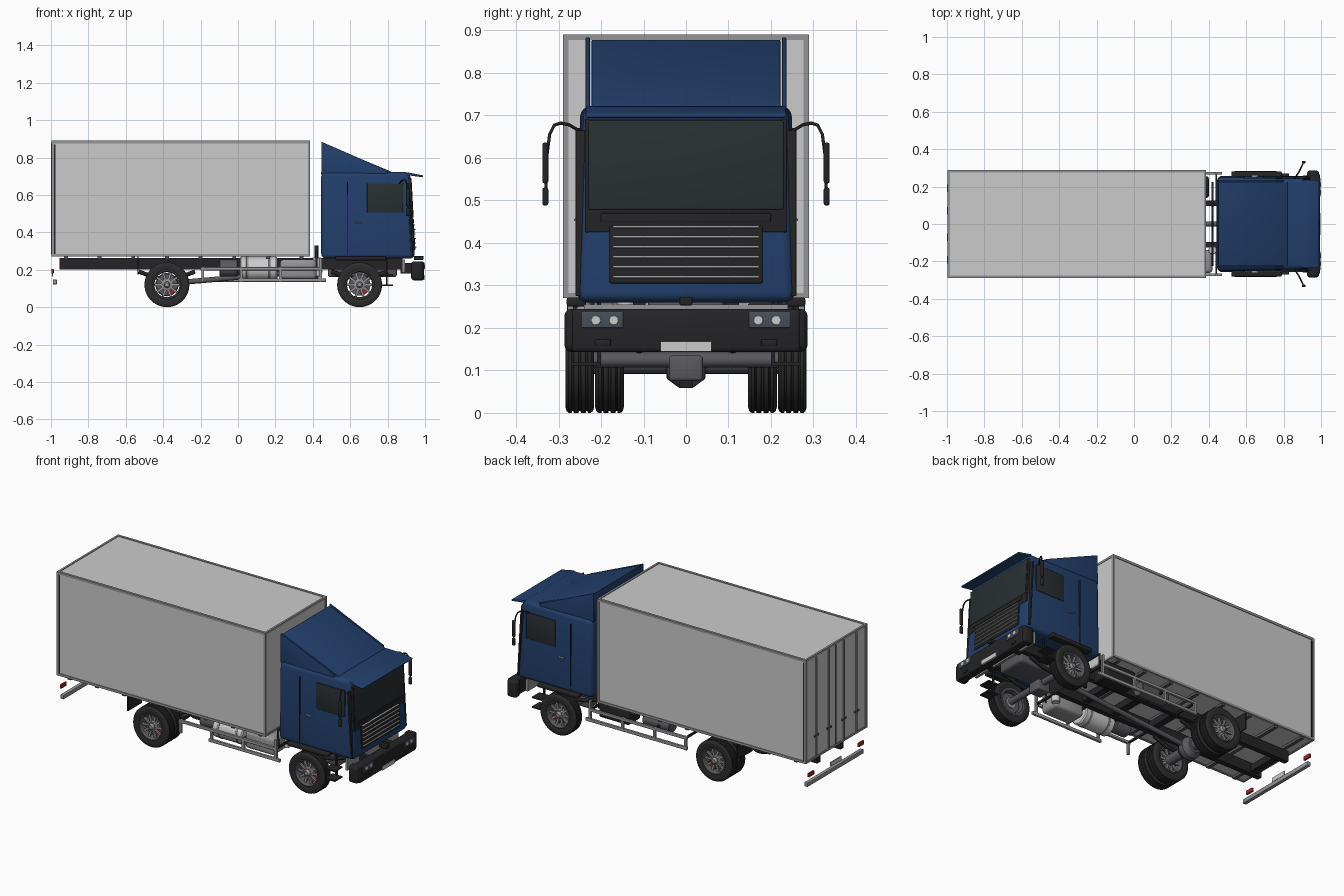
import bpy, bmesh, math
from mathutils import Matrix, Vector

if "Cube" in bpy.data.objects:
    bpy.data.objects.remove(bpy.data.objects["Cube"])


def material(name, rgb):
    m = bpy.data.materials.new(name)
    m.diffuse_color = (*rgb, 1)
    m.use_nodes = True
    m.node_tree.nodes["Principled BSDF"].inputs["Base Color"].default_value = m.diffuse_color
    return m


BLUE = material("blue_paint", (0.016, 0.05, 0.15))
BLACK = material("black_plastic", (0.018, 0.018, 0.02))
RUBBER = material("rubber", (0.025, 0.025, 0.025))
GLASS = material("dark_glass", (0.022, 0.028, 0.032))
LAMP = material("headlamp_panel", (0.06, 0.08, 0.1))
RED = material("red", (0.4, 0.02, 0.02))
STEEL = material("steel", (0.3, 0.3, 0.31))
DARK = material("dark_steel", (0.1, 0.1, 0.11))


def finish(name, bm, mat):
    bmesh.ops.remove_doubles(bm, verts=bm.verts, dist=1e-5)
    bmesh.ops.recalc_face_normals(bm, faces=bm.faces)
    me = bpy.data.meshes.new(name)
    bm.to_mesh(me)
    bm.free()
    ob = bpy.data.objects.new(name, me)
    bpy.context.collection.objects.link(ob)
    if mat:
        me.materials.append(mat)
    return ob


def prism(name, pts, y0, y1, mat=None, bevel=0.0, seg=3):
    """Side outline (x, z) extruded across y."""
    bm = bmesh.new()
    a = [bm.verts.new((x, y0, z)) for x, z in pts]
    b = [bm.verts.new((x, y1, z)) for x, z in pts]
    bm.faces.new(a)
    bm.faces.new(b)
    for i in range(len(pts)):
        j = (i + 1) % len(pts)
        bm.faces.new((a[i], a[j], b[j], b[i]))
    if bevel:
        bmesh.ops.bevel(bm, geom=bm.edges[:], offset=bevel, segments=seg, profile=0.5,
                        affect='EDGES', clamp_overlap=True)
    return finish(name, bm, mat)


def box(name, x0, x1, y0, y1, z0, z1, mat=None, bevel=0.0):
    return prism(name, [(x0, z0), (x1, z0), (x1, z1), (x0, z1)], y0, y1, mat, bevel)


def lathe(name, prof, c, mat=None, axis='Y', flip=1, seg=40):
    """Closed (radius, offset) profile turned around an axis through c."""
    bm = bmesh.new()
    rings = []
    for k in range(seg):
        t = 2 * math.pi * k / seg
        ring = []
        for r, o in prof:
            u, v, o = r * math.cos(t), r * math.sin(t), o * flip
            p = {'Y': (u, o, v), 'X': (o, u, v), 'Z': (u, v, o)}[axis]
            ring.append(bm.verts.new(Vector(p) + Vector(c)))
        rings.append(ring)
    n = len(prof)
    for k in range(seg):
        a, b = rings[k], rings[(k + 1) % seg]
        for i in range(n):
            j = (i + 1) % n
            if prof[i][0] + prof[j][0] > 0:
                bm.faces.new((a[i], a[j], b[j], b[i]))
    return finish(name, bm, mat)


def cyl(name, c, r, h, axis, mat=None, seg=24):
    b = min(r, h) * 0.1
    return lathe(name, [(0, -h), (r - b, -h), (r, b - h), (r, h - b), (r - b, h), (0, h)], c, mat, axis, 1, seg)


def tube(name, pts, r, mat):
    cu = bpy.data.curves.new(name, 'CURVE')
    cu.dimensions, cu.bevel_depth, cu.bevel_resolution = '3D', r, 2
    cu.use_fill_caps = True
    sp = cu.splines.new('POLY')
    sp.points.add(len(pts) - 1)
    for p, q in zip(sp.points, pts):
        p.co = (*q, 1)
    cu.materials.append(mat)
    bpy.context.collection.objects.link(bpy.data.objects.new(name, cu))


# wheels
half = [(0.076, .030), (0.088, .034), (0.106, .034), (0.116, .031), (0.12, .026), (0.12, .019),
        (0.115, .018), (0.115, .015), (0.12, .014), (0.12, .003), (0.115, .002)]
TYRE = half + [(r, -o) for r, o in reversed(half)]
RIM = [(0.078, -.032), (0.078, .032), (0.073, .034), (0.067, .022), (0.067, -.032)]
HUB = [(0, -.02), (.032, -.02), (.032, .014), (.026, .018), (.017, .019), (.015, .03), (.011, .034), (0, .034)]


def wheel(name, x, y, s):
    c = Vector((x, y, 0.12))
    lathe(name + "_tyre", TYRE, c, RUBBER, seg=48)
    lathe(name + "_rim", RIM, c, DARK, flip=s)
    lathe(name + "_hub", HUB, c, STEEL, flip=s, seg=24)
    cyl(name + "_brake_disc", c + Vector((0, -s * .008, 0)), .058, .006, 'Y', DARK, 32)
    bm = bmesh.new()
    for k in range(10):
        R = Matrix.Translation(c) @ Matrix.Rotation(k * math.tau / 10, 4, 'Y')
        bmesh.ops.create_cube(bm, size=1, matrix=R @ Matrix.Translation((.049, s * .013, 0))
                              @ Matrix.Diagonal((.042, .009, .012, 1)))
        bmesh.ops.create_cone(bm, cap_ends=True, segments=6, radius1=.003, radius2=.003, depth=.01,
                              matrix=R @ Matrix.Translation((.024, s * .02, 0)) @ Matrix.Rotation(math.pi / 2, 4, 'X'))
    finish(name + "_spokes", bm, STEEL)
    bm = bmesh.new()
    for a in (35, 55, 75):
        bmesh.ops.create_cube(bm, size=1, matrix=Matrix.Translation(c) @ Matrix.Rotation(math.radians(a), 4, 'Y')
                              @ Matrix.Translation((.048, 0, 0)) @ Matrix.Diagonal((.02, .018, .018, 1)))
    finish(name + "_caliper", bm, RED)


for s in (1, -1):
    wheel("front_wheel", 0.65, s * .25, s)
    wheel("rear_outer_wheel", -0.38, s * .25, s)
    wheel("rear_inner_wheel", -0.38, s * .18, -s)

# axles and drive shaft
cyl("front_axle", (.65, 0, .125), .018, .24, 'Y', DARK)
box("front_axle_block", .61, .69, -.04, .04, .075, .135, DARK, .008)
cyl("rear_axle", (-.38, 0, .12), .028, .24, 'Y', DARK)
lathe("differential", [(0, -.05), (.04, -.045), (.062, -.015), (.062, .015), (.04, .045), (0, .05)], (-.38, 0, .12), DARK)
tube("drive_shaft", [(-.33, 0, .13), (.45, 0, .2)], .014, DARK)
box("engine", .48, .85, -.09, .09, .16, .27, DARK, .015)

# chassis
for s in (1, -1):
    box("chassis_rail", -.955, .88, s * .11 - .015, s * .11 + .015, .2, .262, BLACK)
    for x in (-.38, .65):
        tube("leaf_spring", [(x - .15, s * .11, .19), (x - .07, s * .11, .16), (x, s * .11, .15),
                             (x + .07, s * .11, .16), (x + .15, s * .11, .19)], .011, BLACK)
for x in (-.9, -.62, -.2, .05, .25, .46, .8):
    box("cross_member", x - .02, x + .02, -.11, .11, .21, .25, BLACK)
for i in range(8):
    x = -.93 + i * .18
    box("floor_beam", x, x + .02, -.28, .28, .258, .275, DARK)
box("front_cross_beam", .878, .892, -.24, .24, .185, .255, STEEL)

# cargo box with edge trims
box("cargo_box", -.992, .382, -.286, .286, .272, .886)
for s in (1, -1):
    y0, y1 = sorted((s * .276, s * .29))
    for z in (.27, .876):
        box("cargo_side_trim", -.992, .385, y0, y1, z, z + .014, STEEL)
    for x in (-.996, .373):
        box("cargo_corner_post", x, x + .012, y0, y1, .27, .89, STEEL)
    box("rear_door_seal", -.984, -.976, min(s * .28, s * .289), max(s * .28, s * .289), .285, .87, BLACK)
for x in (-.996, .373):
    for z in (.27, .878):
        box("cargo_end_trim", x, x + .012, -.29, .29, z, z + .012, STEEL)
for y in (-.19, -.07, .07, .19):
    cyl("door_lock_bar", (-.995, y, .58), .005, .295, 'Z', STEEL, 10)
    box("door_handle", -1, -.992, y - .02, y + .02, .4, .41, DARK)
box("door_gap", -.9945, -.99, -.003, .003, .282, .878, BLACK)

# rear underrun bar, lights, plate, mudflaps
box("rear_bumper_bar", -.99, -.968, -.265, .265, .122, .147, STEEL, .003)
box("rear_plate", -.995, -.989, -.05, .05, .165, .19)
for s in (1, -1):
    box("tail_light", -.997, -.985, s * .235 - .025, s * .235 + .025, .18, .203, RED, .002)
    box("rear_mudflap", -.538, -.531, s * .215 - .065, s * .215 + .065, .175, .272, BLACK)

# side guards
for s in (1, -1):
    y0, y1 = sorted((s * .265, s * .279))
    box("guard_top_rail", -.2, .45, y0, y1, .197, .214, STEEL, .002)
    box("guard_bottom_rail", -.2 if s > 0 else 0, .47, y0, y1, .135, .153, STEEL, .002)
    for x in (-.195, .01, .22, .435):
        box("guard_post", x, x + .014, y0, y1, .135, .262 if x > .4 else .214, STEEL)
        box("guard_bracket", x, x + .01, min(s * .1, s * .27), max(s * .1, s * .27), .2, .212, BLACK)

# equipment between the axles
cyl("fuel_tank", (.11, -.2, .206), .064, .1, 'X', None, 32)
for x in (.05, .17):
    cyl("tank_strap", (x, -.2, .206), .066, .006, 'X', STEEL, 32)
box("tool_box", .225, .42, -.262, -.14, .15, .255, STEEL, .02)
cyl("air_tank", (-.05, -.18, .21), .045, .05, 'X', DARK)
box("battery_box", .2, .4, .14, .255, .165, .258, BLACK, .012)
cyl("silencer", (.04, .19, .21), .04, .09, 'X', DARK)
cyl("filter_pot", (.42, -.14, .215), .022, .05, 'Z')
cyl("air_pipe", (.42, .1, .24), .01, .09, 'Z', BLACK)
tube("cab_rear_pipe", [(.42, .22, .2), (.42, .22, .3), (.42, -.22, .3), (.42, -.22, .2)], .006, BLACK)

# cab shell, tapered upward and forward
cab = prism("cab_shell", [(.445, .26), (.945, .26), (.92, .722), (.445, .722)], -1, 1, BLUE)
bm = bmesh.new()
bm.from_mesh(cab.data)
for v in bm.verts:
    k = (v.co.z - .26) / .462
    front = v.co.x > .6
    v.co.y *= (.257 - .016 * k) if front else (.257 - .008 * k)
bmesh.ops.bevel(bm, geom=bm.edges[:], offset=.025, segments=4, profile=.5, affect='EDGES')
bm.to_mesh(cab.data)
bm.free()

# roof deflector and sun visor
prism("roof_deflector", [(.45, .71), (.82, .71), (.82, .724), (.45, .879)], -.222, .222, BLUE, .003)
for s in (1, -1):
    prism("deflector_side", [(.445, .71), (.8, .71), (.8, .73), (.447, .884)],
          *sorted((s * .226, s * .236)), BLUE, .002)
prism("sun_visor", [(.9, .706), (.99, .694), (.99, .704), (.9, .722)], -.236, .236, BLUE, .004)

# windscreen and grille lie on the sloped cab front
fx = lambda z: .945 - .025 * (z - .26) / .462


def front_panel(name, z0, z1, y, out, mat, bevel=.004):
    return prism(name, [(fx(z0) - .02, z0), (fx(z0) + out, z0), (fx(z1) + out, z1), (fx(z1) - .02, z1)], -y, y, mat, bevel)


front_panel("windscreen_frame", .425, .692, .238, .003, BLACK)
front_panel("windscreen", .478, .688, .23, .006, GLASS)
front_panel("grille", .305, .44, .18, .006, BLACK)
for i in range(6):
    z = .318 + i * .0235
    front_panel("grille_slat", z, z + .005, .172, .012, None, .001)
front_panel("wiper_panel", .45, .47, .2, .006, BLACK, .002)

# doors, mirrors, fenders, steps
for s in (1, -1):
    box("side_window", .69, .882, *sorted((s * .22, s * .2515)), .505, .662, GLASS, .003)
    box("door_rear_seam", .583, .588, *sorted((s * .24, s * .257)), .28, .67, BLACK)
    prism("door_front_seam", [(.925, .275), (.936, .275), (.914, .665), (.903, .665)],
          *sorted((s * .235, s * .26)), BLACK, .002)
    box("door_latch", .628, .664, *sorted((s * .25, s * .263)), .451, .458, STEEL, .002)
    tube("mirror_arm", [(.86, s * .245, .66), (.88, s * .275, .678), (.89, s * .295, .682), (.897, s * .31, .677),
                        (.902, s * .321, .655), (.906, s * .328, .6), (.908, s * .33, .5)], .004, BLACK)
    for z0, z1 in ((.54, .636), (.488, .53)):
        box("mirror_housing", .898, .918, s * .331 - .007, s * .331 + .007, z0, z1, BLACK, .005)
    box("front_fender", .52, .79, *sorted((s * .235, s * .281)), .25, .272, BLACK, .006)
    for z in (.112, .17):
        box("entry_step", .765, .83, *sorted((s * .2, s * .27)), z, z + .008, BLACK)
    box("step_hanger", .79, .8, *sorted((s * .2, s * .21)), .112, .26, BLACK)
    box("bumper_bracket", .87, .94, s * .11 - .015, s * .11 + .015, .18, .235, BLACK)

# front bumper with lamps
box("front_bumper", .94, .994, -.27, .27, .143, .245, BLACK, .01)
for s in (1, -1):
    box("bumper_end", .925, .99, *sorted((s * .238, s * .286)), .143, .245, BLACK, .016)
    box("headlamp_panel", .97, .997, *sorted((s * .148, s * .245)), .2, .238, LAMP, .002)
    for y in (.17, .212):
        cyl("headlamp", (.994, s * y, .218), .011, .006, 'X', None, 20)
    box("fog_lamp", .98, .998, *sorted((s * .177, s * .214)), .158, .173, BLACK, .003)
box("front_plate", .98, .998, -.06, .06, .145, .168)
box("front_badge_block", .94, .992, -.015, .015, .253, .273, BLACK, .003)

# smooth shading with sharp edges kept
bpy.ops.object.select_all(action='DESELECT')
for ob in bpy.data.objects:
    if ob.type == 'MESH':
        ob.select_set(True)
        bpy.context.view_layer.objects.active = ob
bpy.ops.object.shade_smooth_by_angle(angle=math.radians(35))
